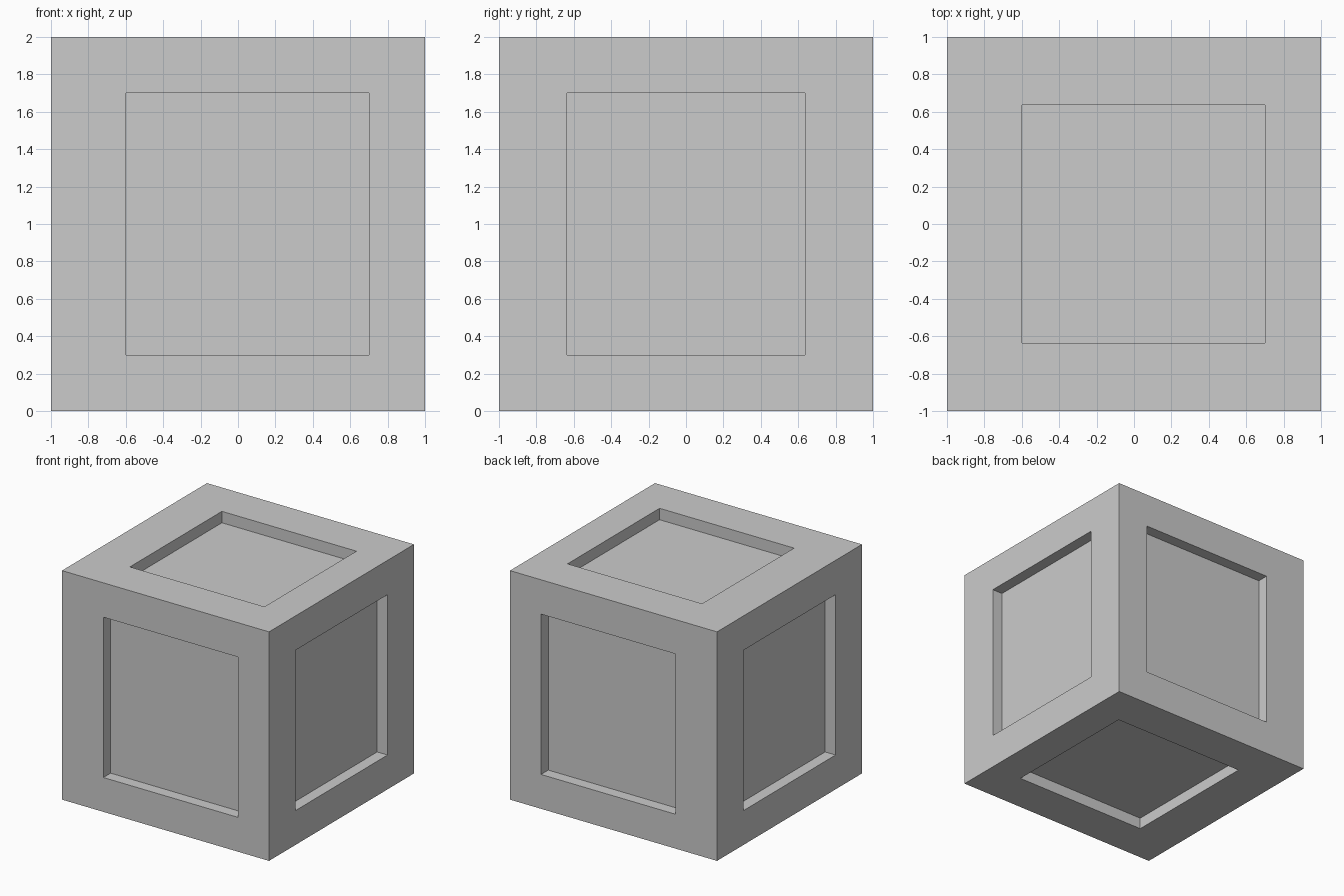
import bpy
import bmesh

if "Cube" in bpy.data.objects:
    bpy.data.objects.remove(bpy.data.objects["Cube"])

# Extents of the sunken panels along x, y and z, and their depth
PANEL = ((-0.60, 0.70), (-0.635, 0.635), (0.30, 1.70))
DEPTH = 0.10


def snap_to_panel(face, normal, depth):
    """Fit a face's corners to the panel outline, sunk by depth."""
    middle = face.calc_center_median()
    for v in face.verts:
        for i in range(3):
            if abs(normal[i]) < 0.5:
                v.co[i] = PANEL[i][int(v.co[i] > middle[i])]
        v.co -= normal * depth


# Cube body
bm = bmesh.new()
bmesh.ops.create_cube(bm, size=2)
bmesh.ops.translate(bm, verts=bm.verts, vec=(0, 0, 1))
sides = [(f, f.normal.copy()) for f in bm.faces]

# Flat rim around each side, then straight walls down to the panel floor
for thickness, depth in ((0.3, 0), (0.05, DEPTH)):
    bmesh.ops.inset_individual(bm, faces=[f for f, n in sides],
                               thickness=thickness, use_even_offset=True)
    for face, normal in sides:
        snap_to_panel(face, normal, depth)

bmesh.ops.recalc_face_normals(bm, faces=bm.faces)
mesh = bpy.data.meshes.new("panelled_cube")
bm.to_mesh(mesh)
bm.free()
cube = bpy.data.objects.new("panelled_cube", mesh)
bpy.context.collection.objects.link(cube)
